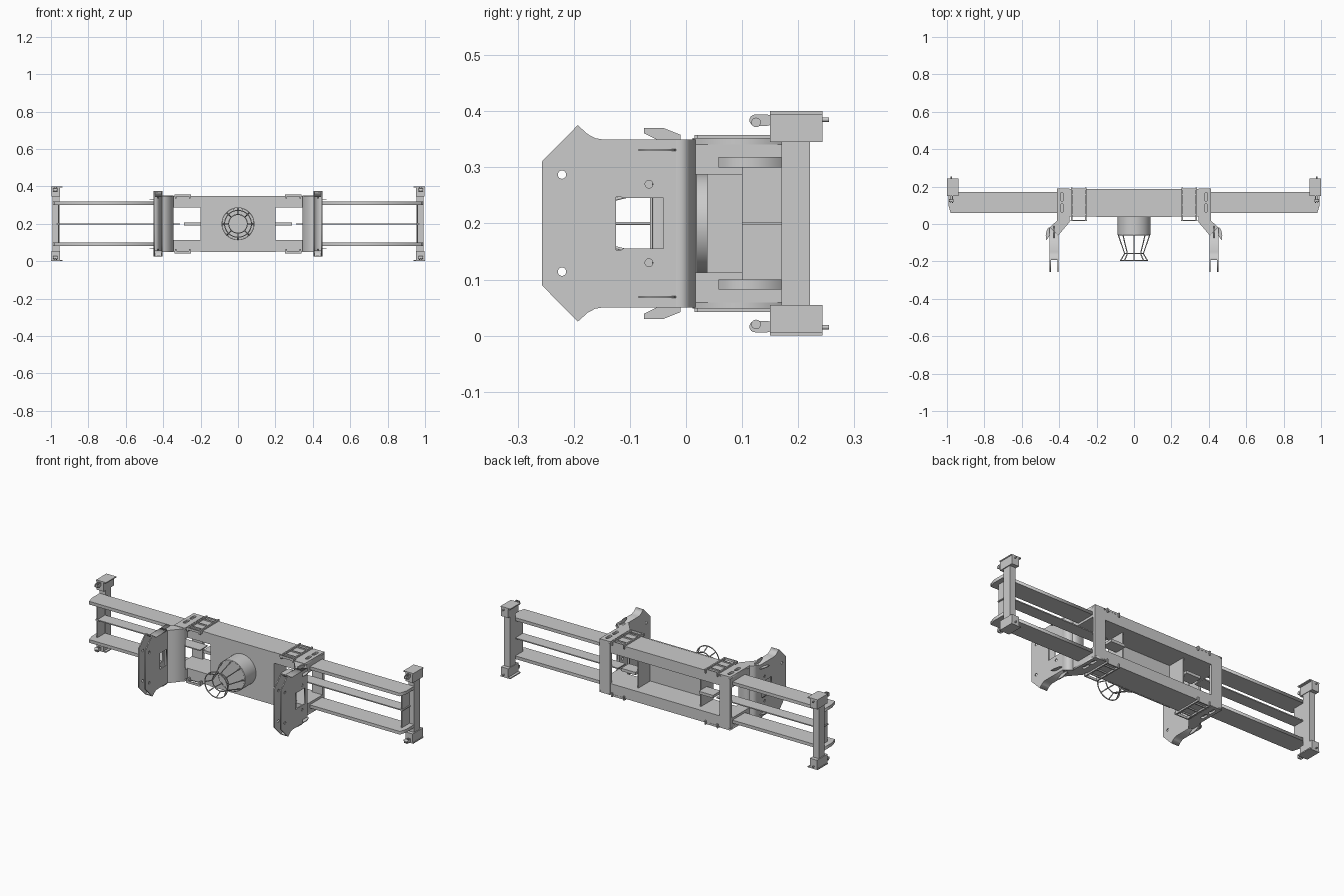
import bpy, bmesh, math
from mathutils import Matrix, Vector

if "Cube" in bpy.data.objects:
    bpy.data.objects.remove(bpy.data.objects["Cube"])

MID = 0.2  # every mesh is built around the height of the symmetry plane


def finish(name, me, mirror=""):
    ob = bpy.data.objects.new(name, me)
    bpy.context.collection.objects.link(ob)
    ob.location.z = MID
    if mirror:
        m = ob.modifiers.new("mirror", 'MIRROR')
        m.use_axis = ("x" in mirror, False, "z" in mirror)
        m.use_mirror_merge = False
    return ob


def box(name, x, y, z, mirror=""):
    """Box from (min, max) ranges in world coordinates."""
    bm = bmesh.new()
    bmesh.ops.create_cube(bm, size=1)
    for v in bm.verts:
        v.co = Vector([(r[0] + r[1]) / 2 + c * (r[1] - r[0])
                       for r, c in zip((x, y, (z[0] - MID, z[1] - MID)), v.co)])
    me = bpy.data.meshes.new(name)
    bm.to_mesh(me)
    bm.free()
    return finish(name, me, mirror)


def prism(name, loops, plane, a, b, mirror=""):
    """Outline with holes, extruded from a to b along the plane's normal."""
    cu = bpy.data.curves.new(name, 'CURVE')
    cu.dimensions, cu.fill_mode, cu.extrude = '2D', 'BOTH', (b - a) / 2
    for pts in loops:
        s = cu.splines.new('POLY')
        s.points.add(len(pts) - 1)
        for p, c in zip(s.points, pts):
            p.co = (c[0], c[1], 0, 1)
        s.use_cyclic_u = True
    tmp = bpy.data.objects.new("tmp", cu)
    me = bpy.data.meshes.new_from_object(tmp)
    bpy.data.objects.remove(tmp)
    me.transform(Matrix.Translation((0, 0, (a + b) / 2)))
    if plane == "yz":
        me.transform(Matrix(((0, 0, 1, 0), (1, 0, 0, 0), (0, 1, 0, 0), (0, 0, 0, 1))))
        off = 0 if mirror == "x0" else -MID
        me.transform(Matrix.Translation((0, 0, off)))
    else:
        me.transform(Matrix.Translation((0, 0, -MID)))
    return finish(name, me, mirror)


def circle(cx, cy, r, n=16):
    return [(cx + r * math.cos(2 * math.pi * i / n), cy + r * math.sin(2 * math.pi * i / n)) for i in range(n)]


def slot(cx, cy, w, h, n=8):
    """Upright slot with round ends."""
    r, d = w / 2, h / 2 - w / 2
    top = [(cx + r * math.cos(math.pi * i / n), cy + d + r * math.sin(math.pi * i / n)) for i in range(n + 1)]
    return top + [(2 * cx - x, 2 * cy - y) for x, y in top]


def rod(name, x, y0, y1, z, r, mirror="", n=12):
    return_ob = bmesh.new()
    bmesh.ops.create_cone(return_ob, cap_ends=True, segments=n, radius1=r, radius2=r, depth=y1 - y0,
                          matrix=Matrix.Translation((x, (y0 + y1) / 2, z - MID)) @ Matrix.Rotation(math.pi / 2, 4, 'X'))
    for f in return_ob.faces:
        f.smooth = len(f.verts) == 4
    me = bpy.data.meshes.new(name)
    return_ob.to_mesh(me)
    return_ob.free()
    return finish(name, me, mirror)


# Central body: front plate, top and bottom housings
box("front_plate", (-0.2, 0.2), (0.037, 0.045), (0.05, 0.35))
box("housing_beam", (-0.345, 0.345), (0.04, 0.188), (0.287, 0.349), "z")
box("plate_side_flange", (0.194, 0.2), (0.045, 0.15), (0.11, 0.29), "x")
box("middle_guide", (0.2, 0.29), (0.1, 0.17), (0.192, 0.208), "x")

# Clamp straps over the housings
for x in (0.257, 0.332):
    box("strap_rail", (x - 0.004, x + 0.004), (0.018, 0.195), (0.335, 0.358), "xz")
for y in (0.05, 0.102, 0.158, 0.186):
    box("strap_rung", (0.257, 0.332), (y - 0.003, y + 0.003), (0.345, 0.356), "xz")
box("strap_front", (0.25, 0.339), (0.015, 0.021), (0.345, 0.358), "xz")

# Collars that the sliding beams run through
outline = [(0.345, 0.012), (0.412, 0.012), (0.412, 0.19), (0.345, 0.19)]
slots = [slot(0.385, y, 0.018, 0.045) for y in (0.085, 0.145)]
prism("collar_top", [outline] + slots, "xy", 0.341, 0.352, "xz")
box("collar_block", (0.345, 0.412), (0.015, 0.19), (0.287, 0.341), "xz")
box("collar_back", (0.345, 0.412), (0.172, 0.19), (0.05, 0.35), "x")

# Forward brackets: twin plates with window and bolt holes
edge = [(-0.257, 0.31), (-0.193, 0.375), (-0.175, 0.359), (-0.162, 0.352), (-0.15, 0.35)]


def plate_outline(y_end):
    half = edge + [(y_end, 0.35)]
    return half + [(y, 0.4 - z) for y, z in reversed(half)]


def window(y_end):
    return [(-0.125, 0.153), (-0.115, 0.153), (-0.112, 0.155), (y_end, 0.155),
            (y_end, 0.245), (-0.112, 0.245), (-0.115, 0.247), (-0.125, 0.247)]


far_holes = [circle(-0.221, z, 0.0075) for z in (0.114, 0.287)]
near_holes = [circle(-0.066, z, 0.007) for z in (0.13, 0.27)]
prism("bracket_outer_plate", [plate_outline(-0.018), window(-0.04)] + far_holes + near_holes,
      "yz", 0.445, 0.451, "x")
prism("bracket_inner_plate", [plate_outline(-0.06), window(-0.064)] + far_holes,
      "yz", 0.404, 0.41, "x")
prism("bracket_outer_bend", [[(0.451, -0.018), (0.412, 0.017), (0.406, 0.013), (0.445, -0.02)]],
      "xy", 0.05, 0.35, "x")
prism("bracket_inner_bend", [[(0.404, -0.06), (0.345, 0.01), (0.345, 0.02), (0.41, -0.057)]],
      "xy", 0.05, 0.35, "x")
rim = edge[1:] + [(-0.018, 0.35)]
prism("bracket_rim", [rim + [(y, z - 0.007) for y, z in reversed(rim)]], "yz", 0.407, 0.448, "xz")
prism("bracket_bend_cap", [[(0.407, -0.06), (0.449, -0.018), (0.412, 0.015), (0.345, 0.012)]],
      "xy", 0.343, 0.35, "xz")
prism("bracket_tab", [[(-0.075, 0.361), (-0.075, 0.37), (-0.04, 0.37), (-0.01, 0.358),
                       (-0.01, 0.335), (-0.05, 0.345), (-0.053, 0.35)]], "yz", 0.424, 0.43, "xz")
prism("bracket_gusset", [[(0.45, -0.018), (0.458, -0.02), (0.467, -0.035), (0.472, -0.06),
                          (0.47, -0.085), (0.463, -0.08), (0.45, -0.06)]], "xy", 0.329, 0.333, "xz")

# Sliding beams and the thin middle rail
prism("sliding_beam", [[(0.34, 0.058), (0.98, 0.058), (0.992, 0.1), (0.992, 0.17), (0.34, 0.17)]],
      "xy", 0.3, 0.318, "xz")
box("middle_rail", (0.31, 0.97), (0.1, 0.17), (0.197, 0.203), "x")
box("end_web", (0.957, 0.963), (0.1, 0.172), (0.1, 0.3), "x")

# End posts with head blocks, pins and roller lugs
box("end_post", (0.955, 0.992), (0.17, 0.221), (0.03, 0.37), "x")
box("post_head", (0.952, 0.997), (0.15, 0.243), (0.345, 0.397), "xz")
box("post_head_flange", (0.938, 1.0), (0.15, 0.243), (0.394, 0.4), "xz")
rod("post_pin", 0.977, 0.24, 0.255, 0.385, 0.004, "xz")
lug = [(y, z) for z, y in slot(0.384, 0.134, 0.02, 0.042)]
for x in (0.968, 0.98):
    prism("roller_lug", [lug, circle(0.125, 0.384, 0.004)], "yz", x, x + 0.004, "xz")
prism("roller", [circle(0.125, 0.38, 0.0085)], "yz", 0.964, 0.988, "xz")

# Central drum
rod("drum", 0, -0.06, 0.04, MID, 0.088, "", 48)

# Wire basket in front of the drum
cu = bpy.data.curves.new("wire_basket", 'CURVE')
cu.dimensions, cu.bevel_depth, cu.bevel_resolution = '3D', 0.003, 1


def wire(pts, cyclic):
    s = cu.splines.new('POLY')
    s.points.add(len(pts) - 1)
    for p, c in zip(s.points, pts):
        p.co = (*c, 1)
    s.use_cyclic_u = cyclic


stations = [(0.084, -0.058), (0.05, -0.158), (0.072, -0.196)]
for i in range(8):
    a = math.pi * i / 4
    wire([(r * math.cos(a), y, r * math.sin(a)) for r, y in stations], False)
for r, y in stations:
    wire([(x, y, z) for x, z in circle(0, 0, r, 32)], True)
finish("wire_basket", cu)
